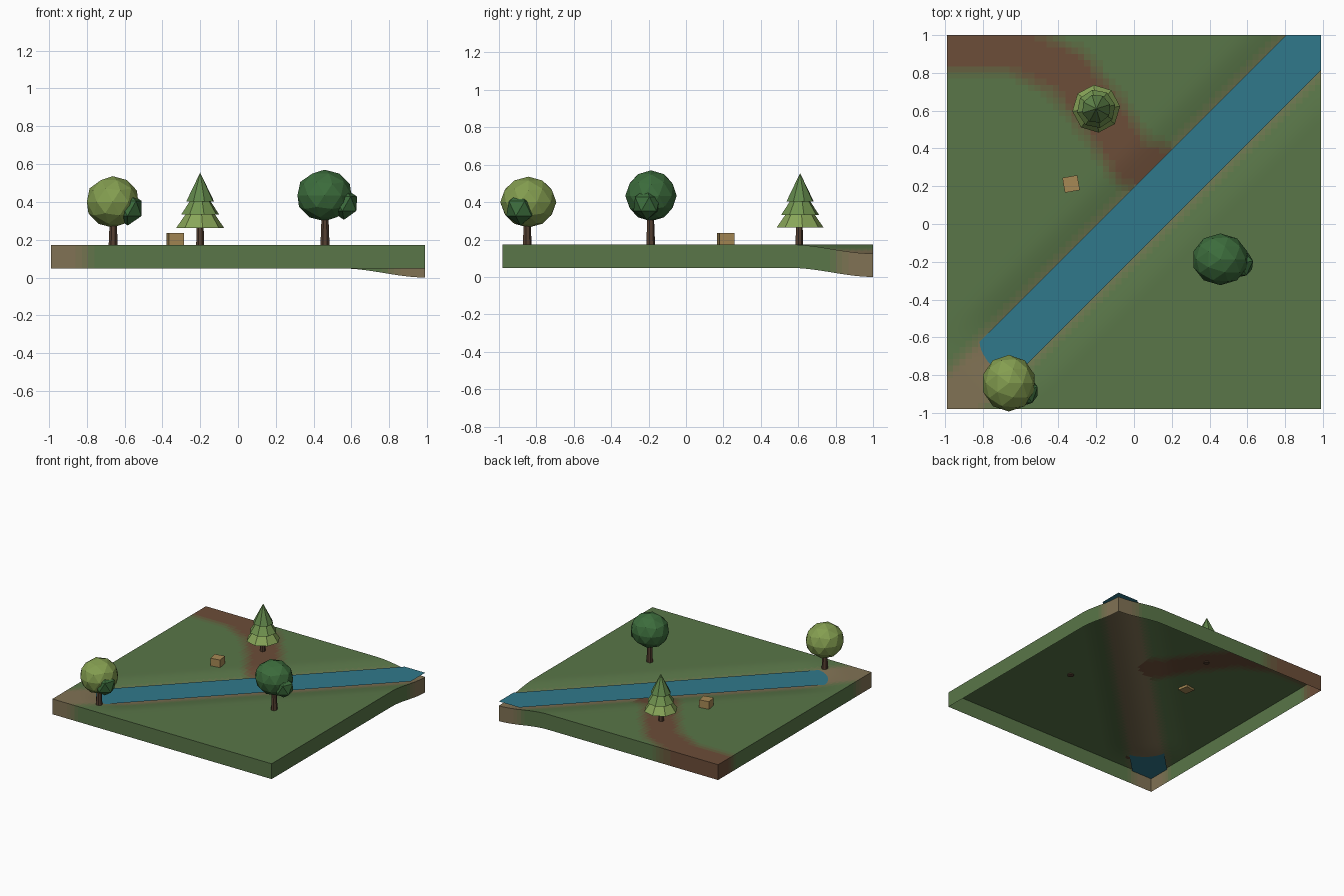
import bpy, bmesh, math
from mathutils import Vector

if "Cube" in bpy.data.objects:
    bpy.data.objects.remove(bpy.data.objects["Cube"])

GROUND, WALL, DEPTH = 0.173, 0.125, 0.048


def mat(name, c):
    m = bpy.data.materials.new(name)
    m.diffuse_color = (*c, 1)
    m.use_nodes = True
    m.node_tree.nodes["Principled BSDF"].inputs["Base Color"].default_value = m.diffuse_color
    return m


def blend(a, b, t):
    return tuple(p + (q - p) * t for p, q in zip(a, b))


def smooth(a, b, v):
    t = min(1, max(0, (v - a) / (b - a)))
    return t * t * (3 - 2 * t)


def finish(name, bm, mats):
    me = bpy.data.meshes.new(name)
    bm.to_mesh(me)
    bm.free()
    ob = bpy.data.objects.new(name, me)
    bpy.context.collection.objects.link(ob)
    for m in mats:
        me.materials.append(m)
    return ob


GRASS, DIRT, SAND = (0.10, 0.18, 0.065), (0.15, 0.075, 0.04), (0.22, 0.17, 0.09)
STEPS = 5
ground_mats = [mat("dirt_blend_%d" % i, blend(GRASS, DIRT, i / STEPS)) for i in range(STEPS + 1)]
ground_mats += [mat("sand_blend_%d" % i, blend(GRASS, SAND, i / STEPS)) for i in range(STEPS + 1)]
leaf_light = mat("leaf_light", (0.23, 0.34, 0.08))
leaf_pine = mat("leaf_pine", (0.25, 0.38, 0.10))
leaf_mid = mat("leaf_mid", (0.17, 0.30, 0.08))
leaf_top = mat("leaf_top", (0.12, 0.24, 0.07))
leaf_dark = mat("leaf_dark", (0.045, 0.15, 0.045))
bark = mat("bark", (0.09, 0.05, 0.03))
wood = mat("crate_wood", (0.38, 0.25, 0.09))
blue = mat("water_blue", (0.03, 0.19, 0.26))

# terrain: open sheet with a carved diagonal river bed and a skirt round the rim
PATH = [Vector(p) for p in ((-1.1, 0.95), (-0.62, 0.93), (-0.35, 0.8), (-0.15, 0.55), (0.0, 0.32), (0.12, 0.3))]


def path_distance(p):
    best = 9
    for a, b in zip(PATH, PATH[1:]):
        t = min(1, max(0, (p - a).dot(b - a) / (b - a).length_squared))
        best = min(best, (p - a.lerp(b, t)).length)
    return best


def river_depth(x, y):
    across = abs(y - x - 0.01) / math.sqrt(2)
    return DEPTH * (1 - smooth(0, 0.31, across)) * smooth(-0.84, -0.58, (x + y) / 2)


def ground_index(x, y):
    across = abs(y - x - 0.01) / math.sqrt(2)
    sand = 1 - smooth(0.08, 0.19, across)
    dirt = 1 - smooth(0.07, 0.19, path_distance(Vector((x, y))))
    if sand > dirt:
        return STEPS + 1 + round(sand * STEPS)
    return round(dirt * STEPS)


bm = bmesh.new()
bmesh.ops.create_grid(bm, x_segments=60, y_segments=60, size=0.99)
for v in bm.verts:
    v.co.y += 0.01
    v.co.z = GROUND - river_depth(v.co.x, v.co.y)
rim = [e for e in bm.edges if e.is_boundary]
skirt = bmesh.ops.extrude_edge_only(bm, edges=rim)["geom"]
for v in skirt:
    if isinstance(v, bmesh.types.BMVert):
        v.co.z -= WALL
bmesh.ops.recalc_face_normals(bm, faces=bm.faces[:])
if max(bm.faces, key=lambda f: abs(f.normal.z)).normal.z < 0:
    bmesh.ops.reverse_faces(bm, faces=bm.faces[:])
for f in bm.faces:
    c = f.calc_center_median()
    f.material_index = ground_index(c.x, c.y)
terrain = finish("terrain", bm, ground_mats)
bpy.context.view_layer.objects.active = terrain
terrain.select_set(True)
bpy.ops.object.shade_smooth_by_angle(angle=math.radians(40))
terrain.select_set(False)

# water: flat strip from corner to corner
bm = bmesh.new()
w, lo, hi, x1 = 0.185, -0.98, 1.0, 0.99
outline = [(-x1, lo), (-x1 + w, lo), (x1, hi - w), (x1, hi), (x1 - w, hi), (-x1, lo + w)]
bm.faces.new([bm.verts.new((x, y, 0.16)) for x, y in outline])
finish("river_water", bm, [blue])


def cone(name, x, y, z0, z1, r0, r1, sides, m, turn=0.0):
    bm = bmesh.new()
    bmesh.ops.create_cone(bm, cap_ends=True, segments=sides, radius1=r0, radius2=r1, depth=z1 - z0)
    ob = finish(name, bm, [m])
    ob.location = (x, y, (z0 + z1) / 2)
    ob.rotation_euler.z = turn
    return ob


def blob(name, loc, size, sub, m, turn=0.0):
    bm = bmesh.new()
    bmesh.ops.create_icosphere(bm, subdivisions=sub, radius=1)
    ob = finish(name, bm, [m])
    ob.location, ob.scale = loc, size
    ob.rotation_euler.z = turn
    return ob


# round trees
cone("left_tree_trunk", -0.66, -0.85, 0.165, 0.32, 0.025, 0.018, 7, bark)
blob("left_tree_crown", (-0.663, -0.843, 0.40), (0.143, 0.15, 0.136), 2, leaf_light)
blob("left_tree_side_crown", (-0.583, -0.885, 0.365), (0.085, 0.085, 0.09), 1, leaf_dark, 0.3)
cone("right_tree_trunk", 0.46, -0.19, 0.165, 0.34, 0.025, 0.018, 7, bark)
blob("right_tree_crown", (0.457, -0.187, 0.434), (0.15, 0.137, 0.136), 2, leaf_dark)
blob("right_tree_side_crown", (0.56, -0.21, 0.39), (0.08, 0.08, 0.085), 1, leaf_dark, 0.2)

# pine: three stacked tiers
cone("pine_trunk", -0.2, 0.605, 0.165, 0.29, 0.022, 0.018, 7, bark)
tiers = [(0.263, 0.345, 0.127, 0.07, leaf_pine), (0.332, 0.42, 0.103, 0.045, leaf_mid),
         (0.402, 0.555, 0.077, 0.0, leaf_top)]
for i, (z0, z1, r0, r1, m) in enumerate(tiers):
    cone("pine_tier_%d" % (i + 1), -0.2, 0.61, z0, z1, r0, r1, 8, m, 0.1 + 0.1 * i)

# crate
bm = bmesh.new()
bmesh.ops.create_cube(bm, size=0.08)
crate = finish("crate", bm, [wood])
crate.location = (-0.333, 0.212, 0.195)
crate.rotation_euler.z = math.radians(10)
